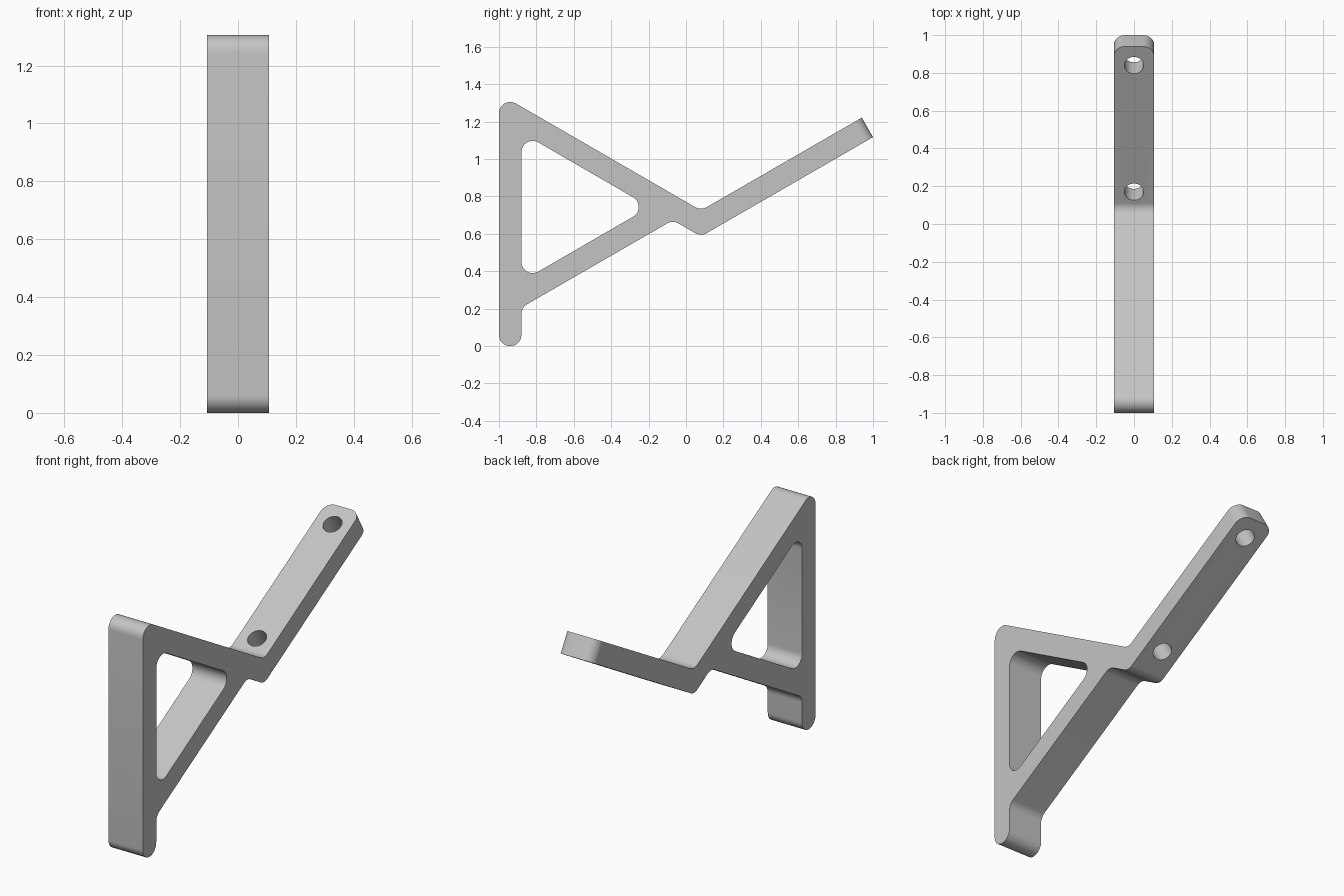
import bpy, bmesh
from math import sin, cos, tan, pi, radians
from mathutils import Vector, Matrix

cube = bpy.data.objects.get("Cube")
if cube:
    bpy.data.objects.remove(cube, do_unlink=True)

WIDTH = 0.214
FILLET = 0.06
SLOPE = radians(30)

grey = bpy.data.materials.new("light_grey")
grey.use_nodes = True
grey.diffuse_color = (0.55, 0.55, 0.55, 1)
grey.node_tree.nodes["Principled BSDF"].inputs["Base Color"].default_value = grey.diffuse_color


def rounded(corners, segments=10):
    """Replace each (y, z, radius) corner by a tangent arc."""
    points = []
    for i, (y, z, r) in enumerate(corners):
        p = Vector((y, z))
        if r == 0:
            points.append(p)
            continue
        a = (Vector(corners[i - 1][:2]) - p).normalized()
        b = (Vector(corners[(i + 1) % len(corners)][:2]) - p).normalized()
        half = a.angle(b) / 2
        centre = p + (a + b).normalized() * (r / sin(half))
        start = p + a * (r / tan(half)) - centre
        end = p + b * (r / tan(half)) - centre
        sweep = pi - 2 * half
        for k in range(segments + 1):
            t = k / segments
            points.append(centre + (start * sin((1 - t) * sweep) + end * sin(t * sweep)) / sin(sweep))
    return points


def add_object(name, bm):
    bmesh.ops.recalc_face_normals(bm, faces=bm.faces)
    mesh = bpy.data.meshes.new(name)
    bm.to_mesh(mesh)
    bm.free()
    mesh.materials.append(grey)
    obj = bpy.data.objects.new(name, mesh)
    bpy.context.collection.objects.link(obj)
    return obj


def extrude_profile(corners, width):
    bm = bmesh.new()
    face = bm.faces.new([bm.verts.new((-width / 2, p.x, p.y)) for p in rounded(corners)])
    grown = bmesh.ops.extrude_face_region(bm, geom=[face])["geom"]
    bmesh.ops.translate(bm, vec=(width, 0, 0),
                        verts=[v for v in grown if isinstance(v, bmesh.types.BMVert)])
    return bm


# Bracket outline: upright, sloping struts and hook arm
outline = [
    (-1, 0, 0.0595), (-0.88, 0, 0.0595), (-0.88, 0.206, FILLET),
    (-0.07, 0.673, FILLET), (0.08, 0.586, FILLET), (1, 1.117, 0),
    (0.94, 1.221, 0), (0.08, 0.725, FILLET), (-1, 1.349, FILLET),
]
bm = extrude_profile(outline, WIDTH)

# Rounded corners at the tip of the arm
tip = [e for e in bm.edges
       if all(v.co.y > 0.93 for v in e.verts)
       and abs(e.verts[0].co.x - e.verts[1].co.x) < 0.001]
bmesh.ops.bevel(bm, geom=tip, offset=FILLET, offset_type='OFFSET',
                segments=10, profile=0.5, affect='EDGES')
bracket = add_object("bracket", bm)

# Triangular window between the struts
window = [(-0.88, 0.346, FILLET), (-0.193, 0.7435, FILLET), (-0.88, 1.141, FILLET)]
cutters = [add_object("window_cutter", extrude_profile(window, WIDTH * 2))]

# Screw holes square to the arm
for y in (0.17, 0.84):
    hole = bmesh.new()
    centre = Vector((0, y, 0.725 + (y - 0.08) * tan(SLOPE)))
    bmesh.ops.create_cone(hole, cap_ends=True, segments=40, radius1=0.051, radius2=0.051,
                          depth=0.4, matrix=Matrix.Translation(centre) @ Matrix.Rotation(SLOPE, 4, 'X'))
    cutters.append(add_object("screw_hole_cutter", hole))

# Cut the openings and discard the cutters
bpy.ops.object.select_all(action='DESELECT')
bpy.context.view_layer.objects.active = bracket
bracket.select_set(True)
for cutter in cutters:
    cutter.hide_render = True
    cut = bracket.modifiers.new("opening", 'BOOLEAN')
    cut.operation = 'DIFFERENCE'
    cut.solver = 'EXACT'
    cut.object = cutter
    bpy.ops.object.modifier_apply(modifier=cut.name)
    bpy.data.objects.remove(cutter, do_unlink=True)

bpy.ops.object.shade_smooth_by_angle(angle=radians(30))
